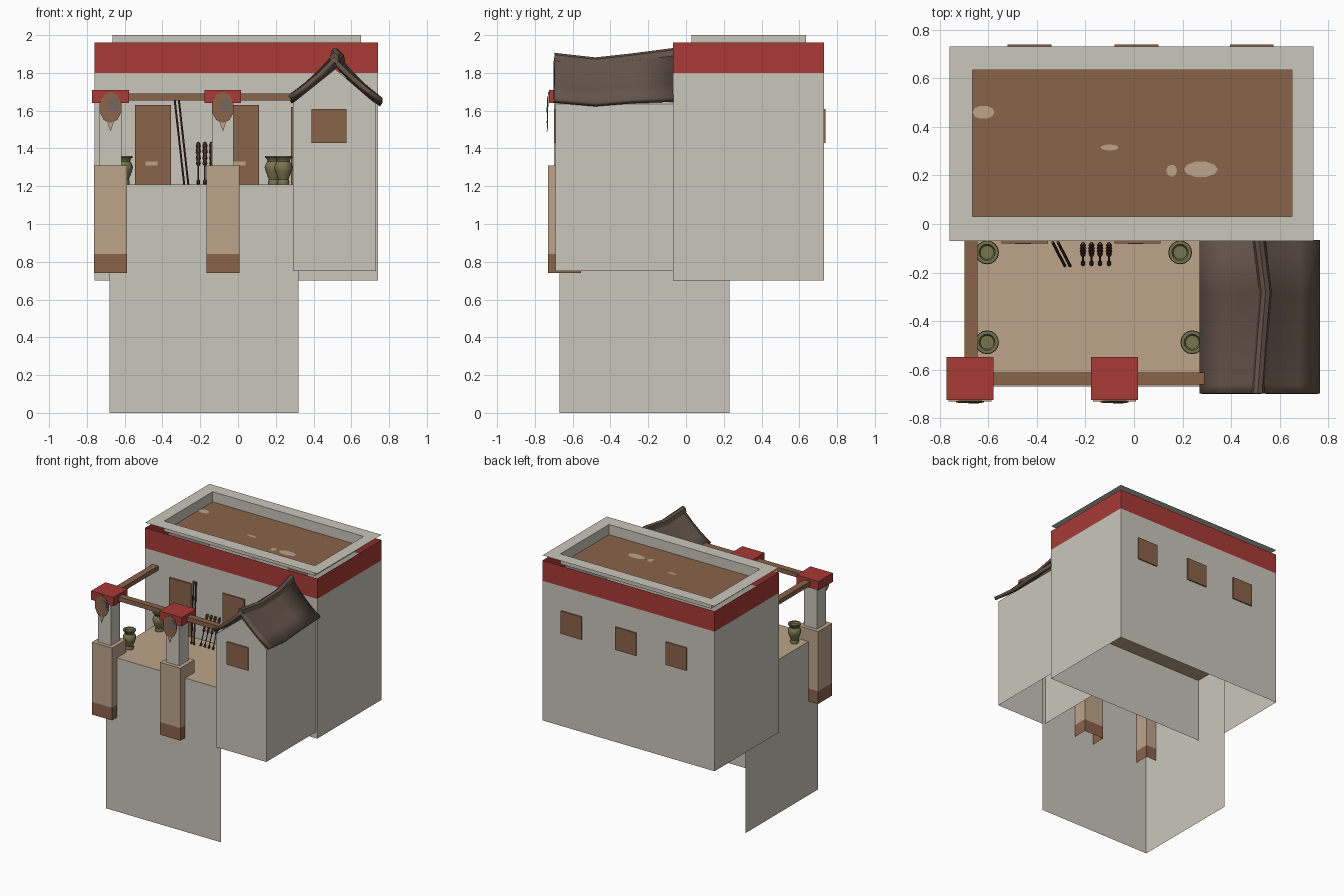
import bpy, bmesh, math
from mathutils import Vector

if "Cube" in bpy.data.objects:
    bpy.data.objects.remove(bpy.data.objects["Cube"])


def mat(name, hexcol):
    m = bpy.data.materials.new(name)
    c = [int(hexcol[i:i + 2], 16) / 255 for i in (0, 2, 4)]
    m.diffuse_color = [((v + 0.055) / 1.055) ** 2.4 if v > 0.04 else v / 12.92 for v in c] + [1]
    m.use_nodes = True
    m.node_tree.nodes["Principled BSDF"].inputs["Base Color"].default_value = m.diffuse_color
    return m


WALL = mat("plaster", "CAC7BB")
RED = mat("red paint", "A83A36")
BROWN = mat("brown wood", "8A634A")
TAN = mat("tan clay", "BDA58A")
ROOF = mat("dark roof", "64544A")
OLIVE = mat("olive pottery", "79744F")
DARK = mat("dark wood", "54382A")
GREY = mat("grey hide", "75655C")


def make(name, verts, faces, mats, idx=None, smooth=False):
    me = bpy.data.meshes.new(name)
    me.from_pydata([tuple(v) for v in verts], [], faces)
    for m in mats:
        me.materials.append(m)
    if idx:
        for p, i in zip(me.polygons, idx):
            p.material_index = i
    bm = bmesh.new()
    bm.from_mesh(me)
    bmesh.ops.recalc_face_normals(bm, faces=bm.faces)
    bm.to_mesh(me)
    bm.free()
    ob = bpy.data.objects.new(name, me)
    bpy.context.collection.objects.link(ob)
    if smooth:
        bpy.ops.object.select_all(action='DESELECT')
        ob.select_set(True)
        bpy.context.view_layer.objects.active = ob
        bpy.ops.object.shade_smooth_by_angle(angle=math.radians(45))
    return ob


def shell(name, x, y, levels, mats, top=None, bottom=None):
    """Rectangular walls with one material per height band, optional caps."""
    v, f, idx = [], [], []
    for z in levels:
        v += [(x[0], y[0], z), (x[1], y[0], z), (x[1], y[1], z), (x[0], y[1], z)]
    for k in range(len(levels) - 1):
        for i in range(4):
            a, b = 4 * k + i, 4 * k + (i + 1) % 4
            f.append((a, b, b + 4, a + 4))
            idx.append(k)
    slots = list(mats)
    n = len(v)
    for cap, face in ((top, (n - 4, n - 3, n - 2, n - 1)), (bottom, (3, 2, 1, 0))):
        if cap:
            f.append(face)
            idx.append(len(slots))
            slots.append(cap)
    return make(name, v, f, slots, idx)


def box(name, x, y, z, m):
    return shell(name, x, y, z, [m], m, m)


def lathe(name, origin, axis, profile, sides, m, smooth=True):
    """Profile of (radius, distance along axis), closed at both ends."""
    q = Vector(axis).to_track_quat('Z', 'Y')
    v, f = [], []
    for r, h in profile:
        for i in range(sides):
            a = 2 * math.pi * i / sides
            v.append(Vector(origin) + q @ Vector((r * math.cos(a), r * math.sin(a), h)))
    for k in range(len(profile) - 1):
        for i in range(sides):
            a, b = k * sides + i, k * sides + (i + 1) % sides
            f.append((a, b, b + sides, a + sides))
    f += [tuple(range(sides))[::-1], tuple(range(len(v) - sides, len(v)))]
    return make(name, v, f, [m], smooth=smooth)


# Lower tower: front and left walls plus the terrace floor
x0, x1, y0, y1, zt = -0.68, 0.32, -0.67, 0.23, 1.21
make("lower_tower",
     [(x0, y1, 0), (x0, y0, 0), (x1, y0, 0), (x0, y1, zt), (x0, y0, zt), (x1, y0, zt), (x1, y1, zt)],
     [(0, 1, 4, 3), (1, 2, 5, 4), (3, 4, 5, 6)], [WALL, TAN], [0, 0, 1])

# Main upper house with painted band
shell("upper_house", (-0.76, 0.74), (-0.07, 0.73), (0.70, 1.80, 1.96), [WALL, RED])

# Flat parapet rim, with its sunken roof terrace
rim = [(-0.76, -0.07, 2), (0.74, -0.07, 2), (0.74, 0.73, 2), (-0.76, 0.73, 2)]
hole = [(-0.665, 0.03), (0.65, 0.03), (0.65, 0.635), (-0.665, 0.635)]
v = rim + [(a, b, 2) for a, b in hole] + [(a, b, 1.92) for a, b in hole]
f = [(s + i, s + (i + 1) % 4, s + 4 + (i + 1) % 4, s + 4 + i) for s in (0, 4) for i in range(4)]
make("parapet", v, f + [(8, 9, 10, 11)], [WALL, BROWN], [0] * 8 + [1])

# Worn patches on the roof terrace
for cx, cy, rx, ry in ((-0.62, 0.46, 0.045, 0.028), (-0.10, 0.315, 0.038, 0.012),
                       (0.275, 0.225, 0.07, 0.033), (0.155, 0.22, 0.022, 0.025)):
    pts = [(cx + rx * math.cos(i * math.pi / 5), cy + ry * math.sin(i * math.pi / 5), 1.924) for i in range(10)]
    make("roof_patch", pts, [tuple(range(10))], [TAN])

# Rear windows
for cx in (-0.43, 0.01, 0.485):
    box("rear_window", (cx - 0.09, cx + 0.09), (0.73, 0.739), (1.43, 1.61), BROWN)

# Terrace doors with a worn spot
for cx in (-0.45, 0.015):
    box("terrace_door", (cx - 0.095, cx + 0.095), (-0.08, -0.07), (1.21, 1.63), BROWN)
    box("door_scuff", (cx - 0.04, cx + 0.025), (-0.083, -0.08), (1.31, 1.33), TAN)

# Side annex with gable wall
a0, a1 = 0.29, 0.73
prof = [(a0, 0.75), (a0, 1.64), (0.515, 1.82), (a1, 1.635), (a1, 0.75)]
make("annex", [(a, -0.69, z) for a, z in prof] + [(a, -0.07, z) for a, z in prof],
     [(0, 4, 3, 2, 1)] + [(i, i + 1, i + 6, i + 5) for i in range(4)], [WALL])
box("annex_window", (0.39, 0.575), (-0.698, -0.69), (1.43, 1.61), BROWN)
box("annex_door", (0.281, 0.29), (-0.48, -0.29), (1.21, 1.62), BROWN)

# Sagging annex roof: (y, ridge x, ridge z, eave drop)
stations = [(-0.697, 0.51, 1.885, 0.01), (-0.66, 0.512, 1.88, 0.004), (-0.48, 0.525, 1.86, -0.012),
            (-0.28, 0.542, 1.882, 0.004), (-0.066, 0.515, 1.91, 0.012)]
slope = [(0, 0), (0.12, 0.14), (0.35, 0.41), (0.65, 0.71), (1, 1)]
v = []
for y, rx, rz, dz in stations:
    for t, d in slope[:0:-1]:
        v.append((rx + (0.27 - rx) * t, y, rz + (1.672 + dz - rz) * d))
    for t, d in slope:
        v.append((rx + (0.766 - rx) * t, y, rz + (1.655 + dz - rz) * d))
f = [(k * 9 + i, k * 9 + i + 1, k * 9 + i + 10, k * 9 + i + 9) for k in range(4) for i in range(8)]
roof = make("annex_roof", v, f, [ROOF], smooth=True)
if roof.data.polygons[0].normal.z < 0:
    roof.data.flip_normals()
sol = roof.modifiers.new("thickness", 'SOLIDIFY')
sol.thickness = 0.026
sol.offset = -1

# Ridge cap
sec = [(-0.026, -0.02), (-0.018, 0.012), (0, 0.022), (0.018, 0.012), (0.026, -0.02)]
v = [(rx + a, y, rz + b) for y, rx, rz, _ in stations for a, b in sec]
f = [(k * 5 + i, k * 5 + (i + 1) % 5, k * 5 + (i + 1) % 5 + 5, k * 5 + i + 5) for k in range(4) for i in range(5)]
make("ridge_cap", v, f + [(4, 3, 2, 1, 0), (20, 21, 22, 23, 24)], [ROOF], smooth=True)

# Terrace beams
box("front_beam", (-0.60, 0.29), (-0.66, -0.612), (1.655, 1.69), BROWN)
box("side_beam", (-0.697, -0.645), (-0.60, -0.07), (1.655, 1.69), BROWN)

# Pillars with capital and hanging shield
for cx in (-0.675, -0.08):
    shell("pillar_base", (cx - 0.088, cx + 0.088), (-0.73, -0.555), (0.74, 0.84, 1.31), [BROWN, TAN], TAN)
    shell("pillar_shaft", (cx - 0.057, cx + 0.057), (-0.70, -0.585), (1.31, 1.64), [WALL])
    box("pillar_capital", (cx - 0.097, cx + 0.097), (-0.725, -0.548), (1.64, 1.71), RED)

    def plate(name, px, pz, rx, rz, y, m, n=10):
        ring = [(px + rx * math.sin(i * 2 * math.pi / n), pz + rz * math.cos(i * 2 * math.pi / n)) for i in range(n)]
        pts = [(a, y + d + (b - 1.70) * 0.04, b) for d in (0, 0.005) for a, b in ring]
        make(name, pts, [tuple(range(n)), tuple(range(n, 2 * n))] +
             [(i, (i + 1) % n, (i + 1) % n + n, i + n) for i in range(n)], [m])
    plate("shield", cx, 1.617, 0.06, 0.082, -0.731, BROWN)
    plate("shield_hide", cx + 0.015, 1.63, 0.032, 0.04, -0.734, GREY)
    plate("shield_tail", cx, 1.53, -0.024, -0.04, -0.729, TAN, 3)

# Clay pots
pot = [(0.03, 0), (0.032, 0.015), (0.027, 0.025), (0.044, 0.07), (0.049, 0.09), (0.043, 0.108),
       (0.034, 0.122), (0.038, 0.135), (0.047, 0.142), (0.047, 0.15), (0.034, 0.15), (0.028, 0.135)]
for px, py in ((-0.605, -0.117), (0.19, -0.117), (-0.605, -0.487), (0.24, -0.487)):
    lathe("clay_pot", (px, py, 1.21), (0, 0, 1), pot, 16, OLIVE)

# Two long poles leaning on the wall
for dx in (0, 0.022):
    p, q = Vector((-0.285 + dx, -0.172, 1.21)), Vector((-0.335 + dx, -0.075, 1.655))
    lathe("leaning_pole", p, q - p, [(0.006, 0), (0.006, (q - p).length)], 6, DARK)

# Short barbed spears leaning on the wall
barbs = [(0.009, 0), (0.009, 0.02), (0.004, 0.025), (0.004, 0.10), (0.013, 0.115), (0.009, 0.135),
         (0.014, 0.145), (0.009, 0.17), (0.014, 0.18), (0.009, 0.205), (0.013, 0.215), (0.007, 0.235)]
for px in (-0.21, -0.175, -0.14, -0.103):
    lathe("barbed_spear", (px, -0.165, 1.212), (0, 0.085, 0.22), barbs, 6, DARK, smooth=False)
